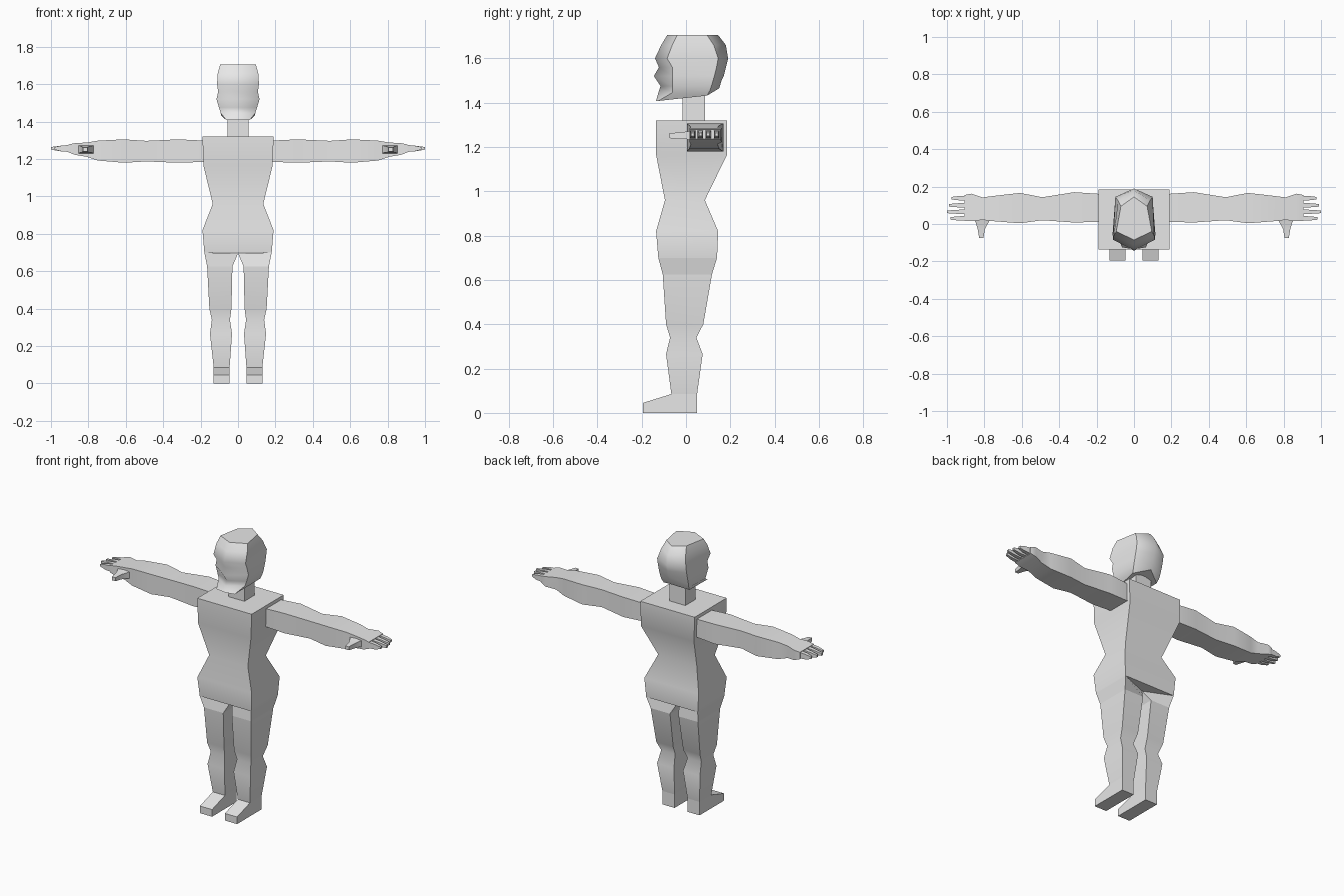
import bpy, bmesh

grey = bpy.data.materials.new("plain grey")
grey.diffuse_color = (0.8, 0.8, 0.8, 1)


def loft(name, rings, sharp=None, mirror=False, flat=False):
    """Skin a list of point rings; corners listed in sharp keep hard edges."""
    n = len(rings[0])
    sharp = range(n) if sharp is None else sharp
    bm = bmesh.new()
    vs = [[bm.verts.new(p) for p in ring] for ring in rings]
    for a, b in zip(vs, vs[1:]):
        for i in range(n):
            j = (i + 1) % n
            bm.faces.new((a[i], a[j], b[j], b[i])).smooth = not flat
    caps = [bm.faces.new(vs[0]), bm.faces.new(vs[-1])]
    for cap in caps:
        for e in cap.edges:
            e.smooth = False
    for a, b in zip(vs, vs[1:]):
        for i in sharp:
            bm.edges.get((a[i], b[i])).smooth = False
    bmesh.ops.recalc_face_normals(bm, faces=bm.faces)
    me = bpy.data.meshes.new(name)
    bm.to_mesh(me)
    bm.free()
    me.materials.append(grey)
    ob = bpy.data.objects.new(name, me)
    bpy.context.collection.objects.link(ob)
    if mirror:
        ob.modifiers.new("mirror", 'MIRROR')
    return ob


def zring(z, x0, x1, y0, y1):
    return [(x0, y0, z), (x1, y0, z), (x1, y1, z), (x0, y1, z)]


def xring(x, y0, y1, z0, z1):
    return [(x, y0, z0), (x, y1, z0), (x, y1, z1), (x, y0, z1)]


def yring(y, x0, x1, z0, z1):
    return [(x0, y, z0), (x1, y, z0), (x1, y, z1), (x0, y, z1)]


# Torso and neck
loft("torso", [zring(z, -x, x, y0, y1) for z, x, y0, y1 in (
    (1.32, .19, -.135, .185), (1.165, .185, -.135, .185), (.96, .135, -.095, .085),
    (.82, .19, -.135, .145), (.7, .18, -.125, .14))])
loft("neck", [zring(z, -.055, .055, -.015, .085) for z in (1.3, 1.46)])

# Hips narrow from the torso into each leg, with a raised crotch
leg_top = zring(.625, .03, .165, -.105, .117)
loft("hip", [[(0, -.06, .695), (.18, -.125, .7), (.18, .14, .7), (0, .07, .695)],
             leg_top], mirror=True)
loft("leg", [leg_top] + [zring(*r) for r in (
    (.4, .035, .153, -.09, .078), (.34, .043, .14, -.072, .047),
    (.265, .032, .15, -.09, .075), (.085, .045, .13, -.066, .05))], mirror=True)
loft("foot", [zring(.085, .045, .13, -.066, .05), zring(.045, .045, .13, -.195, .05),
              zring(0, .045, .13, -.195, .05)], mirror=True, flat=True)

# Arm with palm
loft("arm", [xring(*r) for r in (
    (.17, .012, .16, 1.185, 1.298), (.32, .008, .17, 1.18, 1.305),
    (.49, .02, .143, 1.187, 1.297), (.61, .004, .166, 1.18, 1.305),
    (.75, .015, .15, 1.192, 1.298), (.81, .022, .142, 1.212, 1.288),
    (.87, .015, .162, 1.222, 1.285), (.905, .015, .155, 1.235, 1.278))], mirror=True)

# Fingers and thumb
for k, (y, tip) in enumerate(((.03, .98), (.065, 1.0), (.1, .99), (.138, .975))):
    loft("finger_%d" % (k + 1), [xring(x, y - w, y + w, z0, z1) for x, w, z0, z1 in (
        (.88, .014, 1.237, 1.277), (.94, .011, 1.24, 1.272),
        (tip, .007, 1.25, 1.264))], mirror=True)
loft("thumb", [yring(*r) for r in (
    (.03, .765, .86, 1.225, 1.275), (.005, .78, .845, 1.235, 1.27),
    (-.03, .798, .835, 1.236, 1.266), (-.075, .805, .828, 1.24, 1.262))], mirror=True)


# Head: six-sided rings with a front ridge, side corners and a back ridge
def head_ring(z, yf, xs, ys, xb, yb, back, zs=None, zb=None, zk=None):
    zs, zb, zk = zs or z, zb or z, zk or z
    return [(0, yf, z), (xs, ys, zs), (xb, yb, zb), (0, back, zk),
            (-xb, yb, zb), (-xs, ys, zs)]


loft("head", [head_ring(*r) for r in (
    (1.705, -.085, .095, -.04, .07, .095, .145),
    (1.66, -.112, .108, -.062, .085, .125, .18),
    (1.6, -.14, .112, -.085, .1, .145, .19),
    (1.56, -.122, .106, -.062, .1, .138, .18),
    (1.52, -.145, .115, -.06, .1, .128, .17),
    (1.475, -.115, .102, -.06, .098, .115, .16, 1.475, 1.475, 1.5),
    (1.445, -.125, .092, -.062, .095, .108, .155, 1.445, 1.455, 1.482),
    (1.408, -.135, .063, -.125, .09, .095, .15, 1.408, 1.432, 1.465))],
    sharp=(1, 2, 4, 5))
